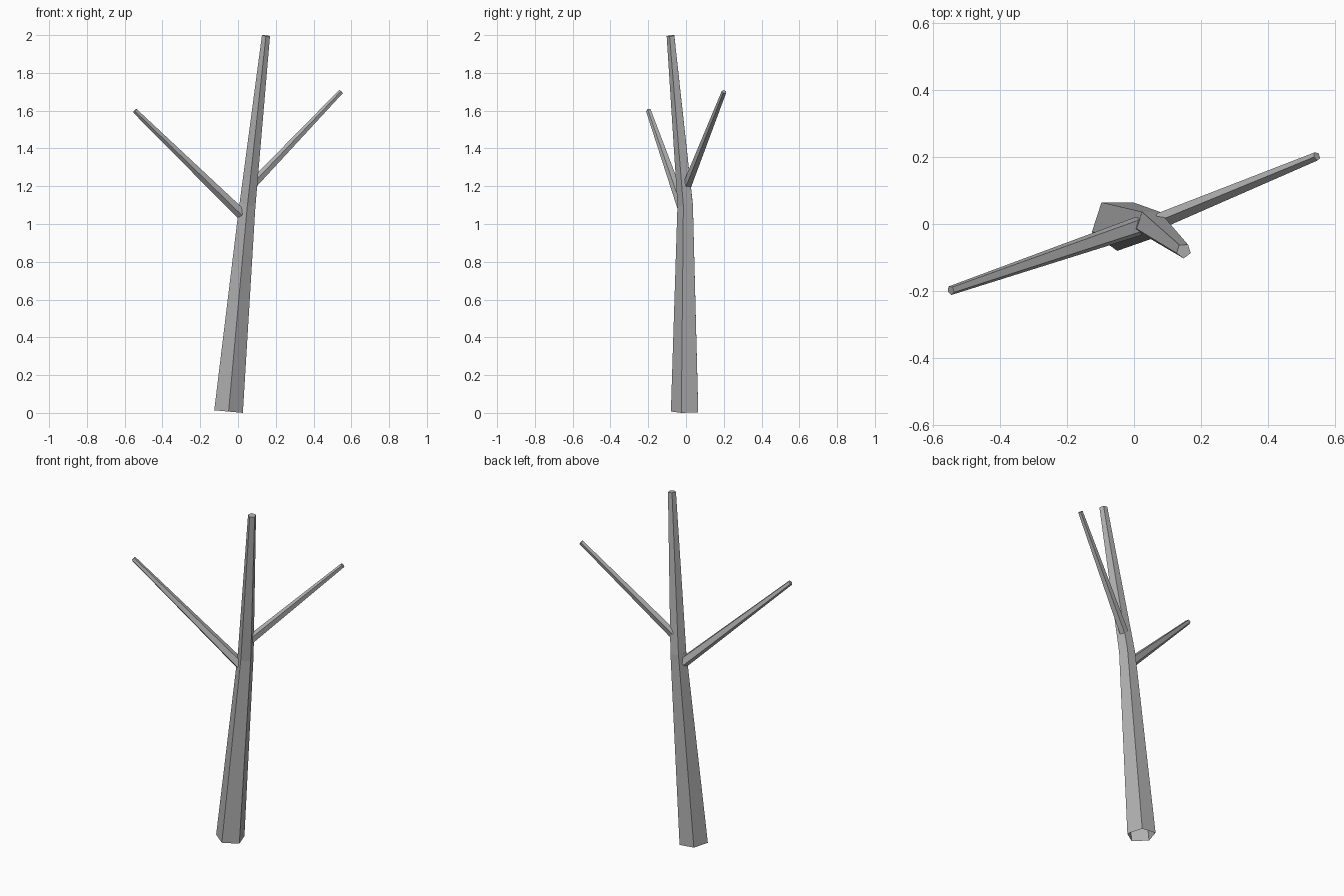
import bpy, math
from mathutils import Vector

if "Cube" in bpy.data.objects:
    bpy.data.objects.remove(bpy.data.objects["Cube"])

bark = bpy.data.materials.new("grey_bark")
bark.diffuse_color = (0.45, 0.45, 0.45, 1.0)
bark.use_nodes = True
bark.node_tree.nodes["Principled BSDF"].inputs["Base Color"].default_value = bark.diffuse_color

SIDES = 5


def limb(name, start, end, r_start, r_end):
    """Tapered five-sided limb, open at its root and capped at its tip."""
    start, end = Vector(start), Vector(end)
    turn = Vector((0, 0, 1)).rotation_difference(end - start)
    verts = []
    for centre, r in ((start, r_start), (end, r_end)):
        for i in range(SIDES):
            a = -math.pi / 2 + 2 * math.pi * i / SIDES
            verts.append(centre + turn @ Vector((r * math.cos(a), r * math.sin(a), 0)))
    faces = [(i, (i + 1) % SIDES, SIDES + (i + 1) % SIDES, SIDES + i) for i in range(SIDES)]
    faces.append(tuple(range(SIDES, 2 * SIDES)))
    mesh = bpy.data.meshes.new(name)
    mesh.from_pydata(verts, [], faces)
    mesh.materials.append(bark)
    obj = bpy.data.objects.new(name, mesh)
    bpy.context.collection.objects.link(obj)
    return obj


# Trunk in two leaning sections
limb("lower_trunk", (-0.05, 0, 0.007), (0.05, 0, 1.105), 0.08, 0.045)
limb("upper_trunk", (0.05, 0, 1.1), (0.148, -0.08, 1.997), 0.045, 0.0225)

# Side branches
limb("left_branch", (0.018, -0.005, 1.053), (-0.546, -0.198, 1.6), 0.03, 0.014)
limb("right_branch", (0.08, 0.01, 1.212), (0.545, 0.202, 1.7), 0.025, 0.0135)
